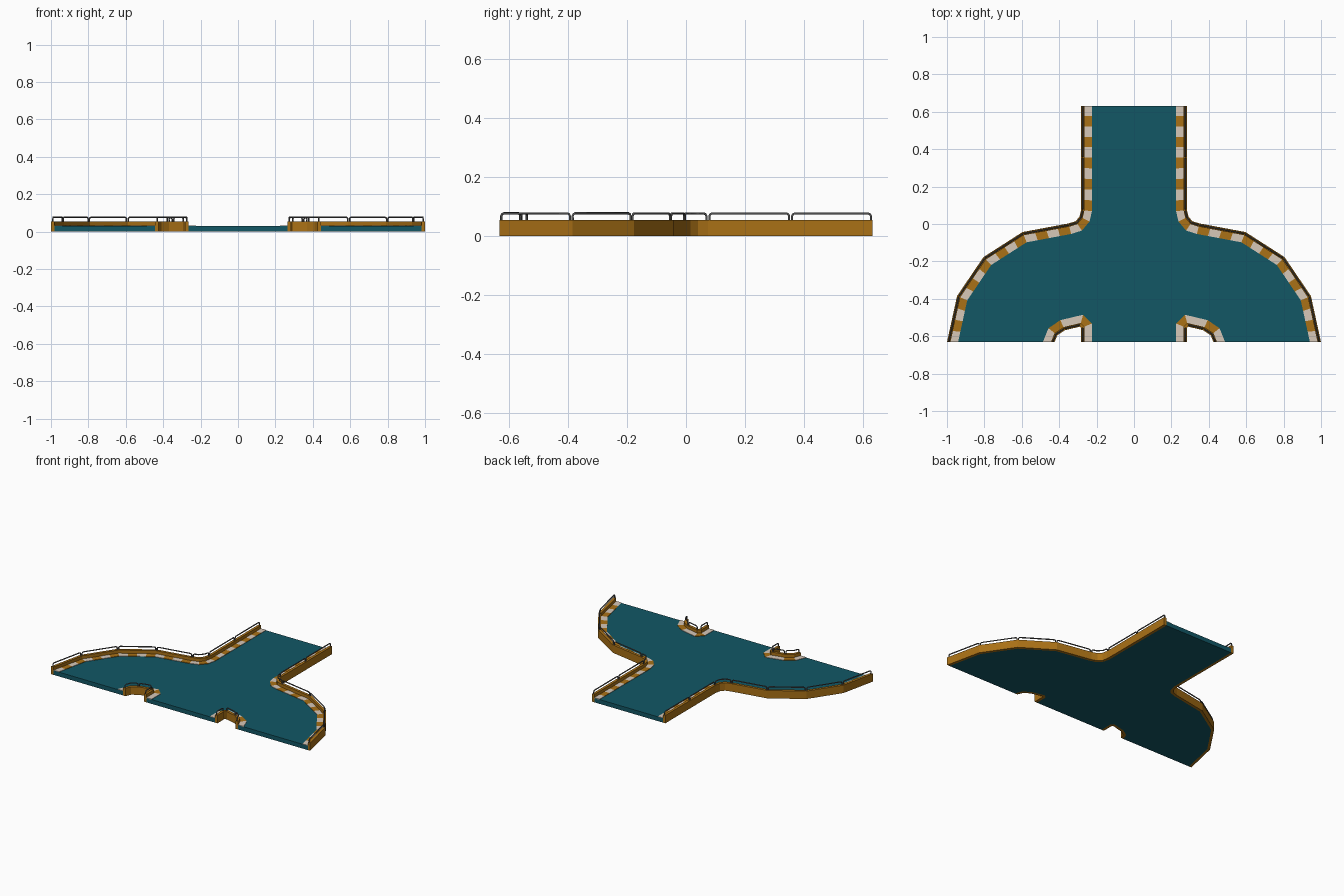
import bpy, bmesh
from mathutils import Vector

if "Cube" in bpy.data.objects:
    bpy.data.objects.remove(bpy.data.objects["Cube"])

DECK_TOP, STRIPE_TOP, WALL_TOP, RAIL_Z = 0.03, 0.033, 0.055, 0.077
WALL_W, CURB_W = 0.018, 0.058

# Right-hand edge paths; the deck lies to the right of the travel direction
OUTER = [(.283, .632), (.283, .355), (.283, .075), (.291, .04), (.312, .015), (.35, .003),
         (.596, -.043), (.805, -.177), (.946, -.385), (1, -.632)]
NOTCH = [(.425, -.632), (.41, -.595), (.37, -.568), (.29, -.549), (.283, -.556), (.283, -.632)]


def material(name, rgb):
    m = bpy.data.materials.new(name)
    m.diffuse_color = (*rgb, 1)
    m.use_nodes = True
    m.node_tree.nodes["Principled BSDF"].inputs["Base Color"].default_value = m.diffuse_color
    return m


TEAL = material("teal", (.006, .095, .13))
ORANGE = material("orange", (.4, .165, .008))
CREAM = material("cream", (.68, .58, .48))
DARK = material("dark_grey", (.09, .09, .09))


def offset(path, o):
    """Mitred offset to the right; path ends stay on their y line."""
    p = [Vector(q) for q in path]
    n = [Vector((d.y, -d.x)) for d in ((b - a).normalized() for a, b in zip(p, p[1:]))]
    out = [p[0] + Vector((o / n[0].x, 0))]
    for i in range(1, len(p) - 1):
        out.append(p[i] + (n[i - 1] + n[i]) * o / (1 + n[i - 1].dot(n[i])))
    out.append(p[-1] + Vector((o / n[-1].x, 0)))
    return out


def prism(bm, outline, z0, z1):
    lo = [bm.verts.new((p.x, p.y, z0)) for p in outline]
    hi = [bm.verts.new((p.x, p.y, z1)) for p in outline]
    bm.faces.new(lo[::-1])
    bm.faces.new(hi)
    for i in range(len(lo)):
        j = (i + 1) % len(lo)
        bm.faces.new((lo[i], lo[j], hi[j], hi[i]))


def finish(bm, name, mat, mirror=True):
    bmesh.ops.recalc_face_normals(bm, faces=bm.faces)
    me = bpy.data.meshes.new(name)
    bm.to_mesh(me)
    bm.free()
    me.materials.append(mat)
    ob = bpy.data.objects.new(name, me)
    bpy.context.collection.objects.link(ob)
    if mirror:
        ob.modifiers.new("mirror", 'MIRROR').use_mirror_merge = False
    return ob


# Road deck
half = offset(OUTER, WALL_W) + offset(NOTCH, WALL_W)
bm = bmesh.new()
prism(bm, half + [Vector((-p.x, p.y)) for p in reversed(half)], 0, DECK_TOP)
finish(bm, "road_deck", TEAL, mirror=False)

# Side walls
for name, path in (("outer_wall", OUTER), ("notch_wall", NOTCH)):
    bm = bmesh.new()
    prism(bm, offset(path, 0) + offset(path, WALL_W)[::-1], 0, WALL_TOP)
    finish(bm, name, ORANGE)

# Striped curbs, alternating two colours
bms = [bmesh.new(), bmesh.new()]
for path in (OUTER, NOTCH):
    a, b = offset(path, WALL_W), offset(path, CURB_W)
    k = 0
    for i in range(len(path) - 1):
        n = max(1, round((Vector(path[i + 1]) - Vector(path[i])).length / .058))
        for s in range(n):
            t, u = s / n, (s + 1) / n
            prism(bms[k % 2], [a[i].lerp(a[i + 1], t), a[i].lerp(a[i + 1], u),
                               b[i].lerp(b[i + 1], u), b[i].lerp(b[i + 1], t)],
                  DECK_TOP - .002, STRIPE_TOP)
            k += 1
finish(bms[0], "curb_light_stripes", CREAM)
finish(bms[1], "curb_orange_stripes", ORANGE)

# Guard rails: one hoop with rounded corners per span
cu = bpy.data.curves.new("guard_rails", 'CURVE')
cu.dimensions = '3D'
cu.bevel_depth = .004
cu.bevel_resolution = 1
cu.use_fill_caps = True
cu.materials.append(DARK)


def hoop(pts):
    d0 = (pts[1] - pts[0]).normalized()
    d1 = (pts[-2] - pts[-1]).normalized()
    ends = ((.005, WALL_TOP - .003), (.005, RAIL_Z - .009), (.008, RAIL_Z - .003), (.014, RAIL_Z))
    line = [(*(pts[0] + d0 * s), z) for s, z in ends]
    line += [(p.x, p.y, RAIL_Z) for p in pts[1:-1]]
    line += [(*(pts[-1] + d1 * s), z) for s, z in reversed(ends)]
    for sx in (1, -1):
        sp = cu.splines.new('POLY')
        sp.points.add(len(line) - 1)
        for q, (x, y, z) in zip(sp.points, line):
            q.co = (sx * x, y, z, 1)


mid = offset(OUTER, WALL_W / 2)
for i, j in ((0, 1), (1, 2), (2, 5), (5, 6), (6, 7), (7, 8), (8, 9)):
    hoop(mid[i:j + 1])
mid = offset(NOTCH, WALL_W / 2)
for i, j in ((0, 2), (2, 3), (4, 5)):
    hoop(mid[i:j + 1])
bpy.context.collection.objects.link(bpy.data.objects.new("guard_rails", cu))
